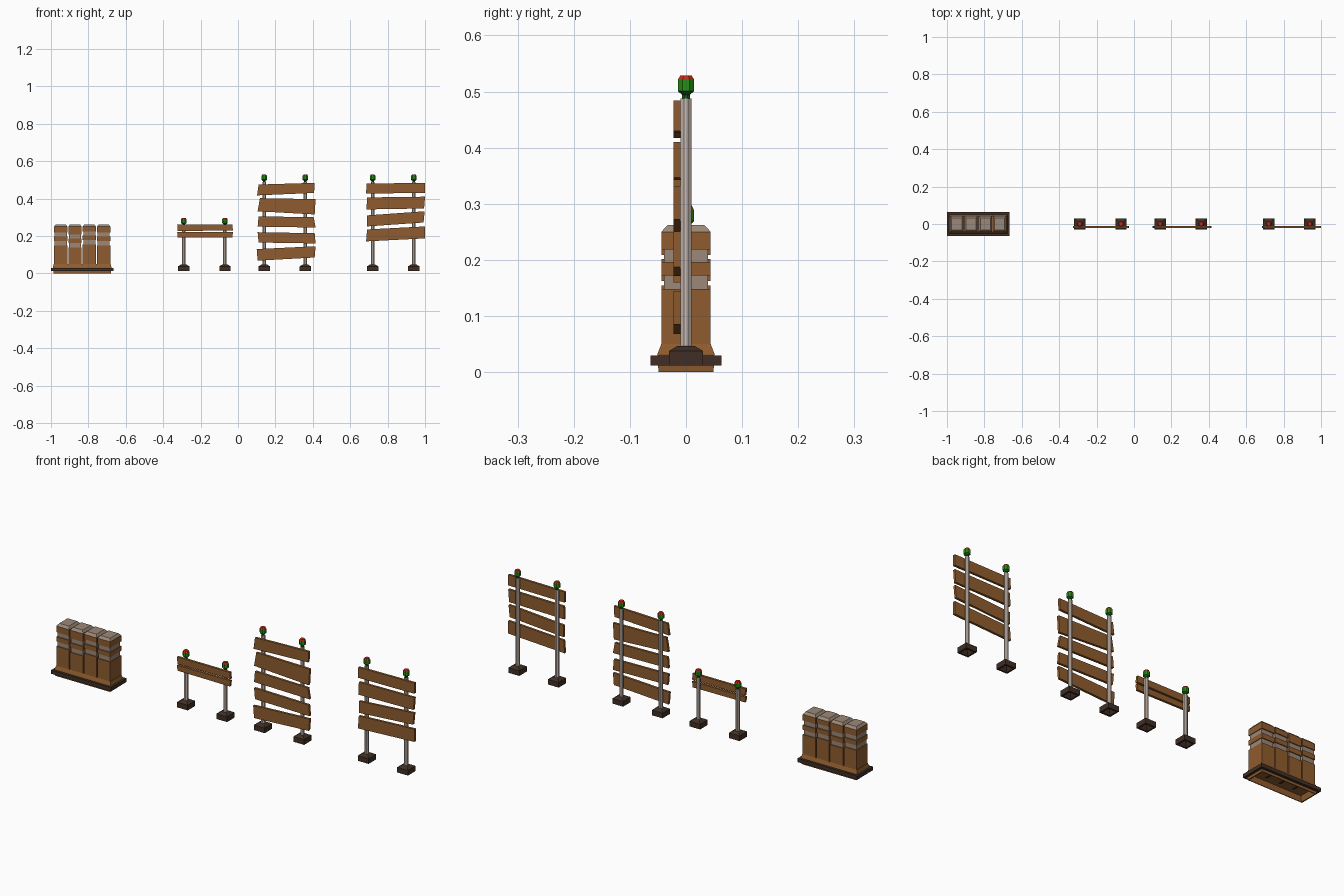
import bpy, bmesh, math

if "Cube" in bpy.data.objects:
    bpy.data.objects.remove(bpy.data.objects["Cube"])


def material(name, r, g, b):
    m = bpy.data.materials.new(name)
    m.diffuse_color = [((c / 255 + 0.055) / 1.055) ** 2.4 for c in (r, g, b)] + [1]
    m.use_nodes = True
    m.node_tree.nodes["Principled BSDF"].inputs["Base Color"].default_value = m.diffuse_color
    return m


BROWN = material("wood brown", 143, 92, 46)
DARK = material("dark brown", 64, 47, 37)
STONE = material("warm grey", 156, 136, 120)
POLE = material("pale pole", 203, 188, 177)
GREEN = material("green", 38, 142, 20)
DEEP = material("deep green", 28, 92, 18)
RED = material("red", 195, 45, 22)


def finish(bm, name, mats):
    bmesh.ops.recalc_face_normals(bm, faces=bm.faces)
    me = bpy.data.meshes.new(name)
    bm.to_mesh(me)
    bm.free()
    for m in mats:
        me.materials.append(m)
    ob = bpy.data.objects.new(name, me)
    bpy.context.collection.objects.link(ob)
    return ob


def loft(name, x, rings, mats, sides=4, bands=None, cap=0):
    """Stack of polygon rings (z, half x, half y); bands gives a material per segment."""
    bm = bmesh.new()
    k = 1 / math.cos(math.pi / sides)
    loops = []
    for z, hx, hy in rings:
        angles = [(i + 0.5) * 2 * math.pi / sides for i in range(sides)]
        loops.append([bm.verts.new((x + hx * k * math.cos(a), hy * k * math.sin(a), z))
                      for a in angles])
    for s, (lo, hi) in enumerate(zip(loops, loops[1:])):
        for i in range(sides):
            j = (i + 1) % sides
            f = bm.faces.new((lo[i], lo[j], hi[j], hi[i]))
            f.material_index = bands[s] if bands else 0
    bm.faces.new(loops[0][::-1])
    bm.faces.new(loops[-1]).material_index = cap
    return finish(bm, name, mats)


def board(name, corners, y0=-0.022, y1=-0.010):
    """Plank with a skewed outline given as four (x, z) corners."""
    bm = bmesh.new()
    f = bm.faces.new([bm.verts.new((x, y0, z)) for x, z in corners])
    ext = bmesh.ops.extrude_face_region(bm, geom=[f], use_keep_orig=True)
    for v in ext["geom"]:
        if isinstance(v, bmesh.types.BMVert):
            v.co.y = y1
    return finish(bm, name, [BROWN])


def post(name, x, top):
    # foot, hollow underneath
    loft(name + "_foot", x, [(0.034, 0.010, 0.010), (0.012, 0.022, 0.022), (0.012, 0.030, 0.030),
                             (0.038, 0.030, 0.030), (0.047, 0.015, 0.015)], [DARK])
    # pole
    loft(name + "_pole", x, [(0.040, 0.0095, 0.0095), (top, 0.0095, 0.0095)], [POLE], 8)
    # lamp: deep green neck, green body, red cap
    profile = [(-0.002, 0.007), (0.006, 0.007), (0.013, 0.0145), (0.033, 0.0145), (0.041, 0.010)]
    loft(name + "_lamp", x, [(top + z, r, r) for z, r in profile],
         [DEEP, GREEN, RED], 8, [0, 0, 1, 2], 2)


# ---- fences: post positions, post height, planks as TL, TR, BR, BL ----
fences = {
    "low_fence": ((-0.29, -0.07), 0.256, [
        [(-0.325, 0.262), (-0.03, 0.262), (-0.027, 0.229), (-0.323, 0.227)],
        [(-0.325, 0.220), (-0.027, 0.221), (-0.03, 0.191), (-0.323, 0.193)]]),
    "tall_fence": ((0.14, 0.36), 0.488, [
        [(0.11, 0.475), (0.41, 0.484), (0.407, 0.43), (0.102, 0.417)],
        [(0.117, 0.402), (0.415, 0.397), (0.41, 0.315), (0.105, 0.332)],
        [(0.11, 0.305), (0.405, 0.30), (0.415, 0.245), (0.105, 0.25)],
        [(0.105, 0.22), (0.41, 0.215), (0.415, 0.16), (0.11, 0.165)],
        [(0.10, 0.13), (0.415, 0.145), (0.41, 0.085), (0.105, 0.068)]]),
    "raised_fence": ((0.72, 0.94), 0.488, [
        [(0.687, 0.48), (1.0, 0.484), (1.0, 0.43), (0.685, 0.427)],
        [(0.69, 0.406), (1.0, 0.41), (0.995, 0.347), (0.687, 0.342)],
        [(0.69, 0.31), (0.998, 0.332), (0.992, 0.272), (0.69, 0.251)],
        [(0.69, 0.235), (1.0, 0.251), (1.0, 0.187), (0.685, 0.171)]]),
}
for name, (xs, top, planks) in fences.items():
    for i, x in enumerate(xs):
        post(f"{name}_post_{i + 1}", x, top)
    for i, corners in enumerate(planks):
        board(f"{name}_plank_{i + 1}", corners)

# ---- barrier block ----
CX = -0.833
# skirt, hollow underneath, flaring in to the columns
loft("barrier_skirt", CX, [(0.026, 0.140, 0.040), (0.0, 0.148, 0.045), (0.0, 0.153, 0.049),
                           (0.032, 0.157, 0.051), (0.050, 0.152, 0.044)], [BROWN])
# dark rim around the skirt
loft("barrier_rim", CX, [(0.030, 0.150, 0.047), (0.012, 0.150, 0.047), (0.012, 0.167, 0.063),
                         (0.030, 0.167, 0.063), (0.030, 0.156, 0.050)], [DARK]).data.update()
# slots seen on the underside
for i in range(3):
    loft(f"underside_slot_{i + 1}", CX + (i - 1) * 0.0755,
         [(0.022, 0.004, 0.014), (0.028, 0.004, 0.014)], [DARK])

# four columns with two recessed grey bands and a grey bevelled top
for i, shift in enumerate((0.0, -0.010, 0.006, 0.0)):
    hx, hy, nx, ny = 0.0355, 0.044, 0.0325, 0.0395
    rings, bands = [(0.045, hx, hy)], []
    for lo, hi in ((0.148, 0.172), (0.196, 0.219)):
        lo, hi = lo + shift, hi + shift
        rings += [(lo, hx, hy), (lo, nx, ny), (hi, nx, ny), (hi, hx, hy)]
        bands += [0, 0, 1, 0]
    rings += [(0.250, hx, hy), (0.262, 0.027, 0.033)]
    bands += [0, 1]
    loft(f"barrier_column_{i + 1}", CX + (i - 1.5) * 0.0765, rings, [BROWN, STONE], 4, bands, 1)
